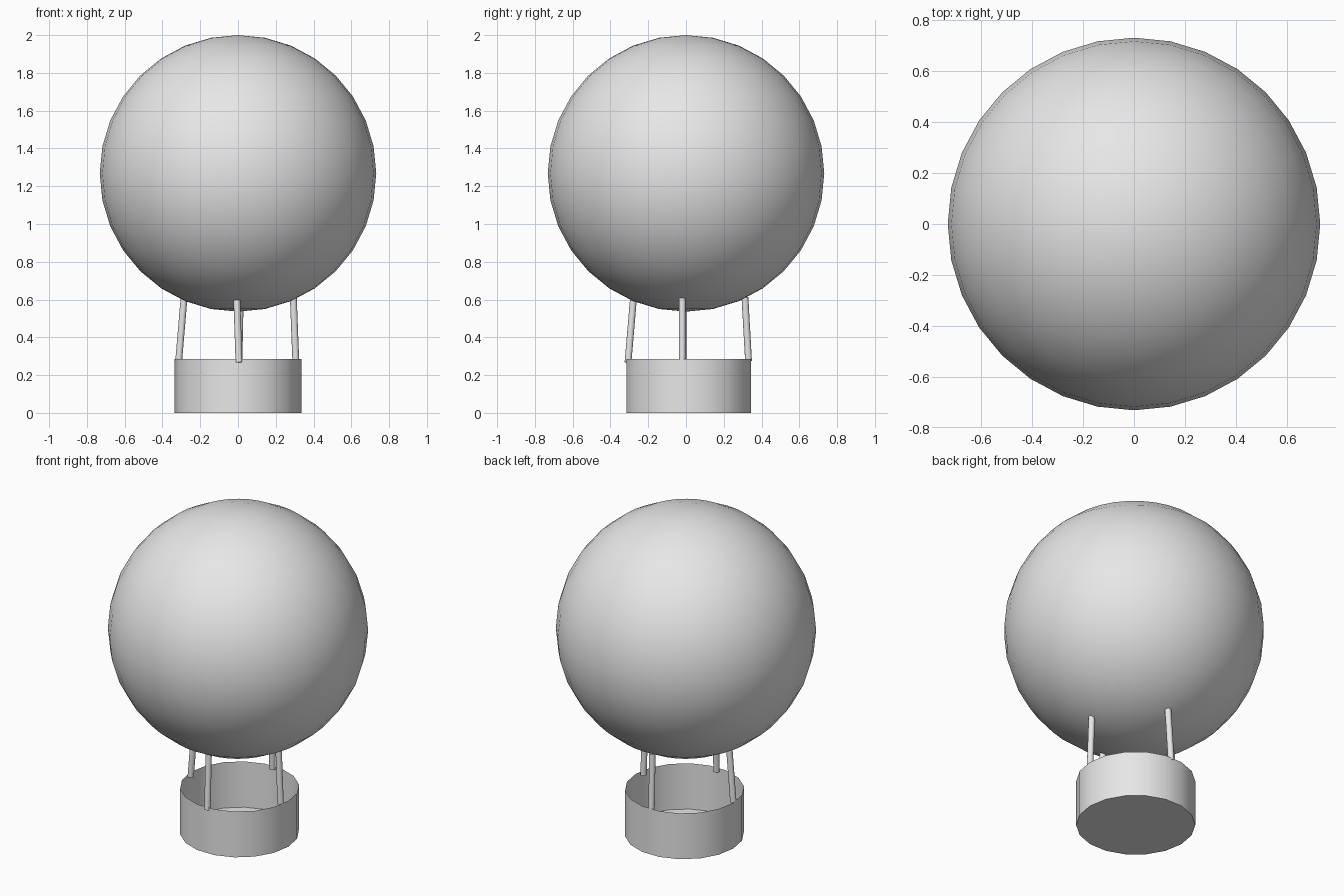
import bpy
import math
from mathutils import Vector

default_cube = bpy.data.objects.get("Cube")
if default_cube:
    bpy.data.objects.remove(default_cube, do_unlink=True)

# Single plain material
GREY = (0.8, 0.8, 0.8, 1.0)
grey = bpy.data.materials.new("light grey")
grey.use_nodes = True
grey.diffuse_color = GREY
grey.node_tree.nodes["Principled BSDF"].inputs["Base Color"].default_value = GREY


def finish(name):
    """Name, colour and smooth the newly added object."""
    obj = bpy.context.object
    obj.name = name
    obj.data.materials.append(grey)
    bpy.ops.object.shade_smooth_by_angle(angle=math.radians(30))
    return obj


def add_rope(name, bottom, top, radius=0.018):
    """Thin capped cylinder between two points."""
    start, end = Vector(bottom), Vector(top)
    axis = end - start
    bpy.ops.mesh.primitive_cylinder_add(
        vertices=16, radius=radius, depth=axis.length,
        location=(start + end) / 2,
        rotation=axis.to_track_quat("Z", "Y").to_euler())
    finish(name)


# Balloon envelope
bpy.ops.mesh.primitive_uv_sphere_add(
    segments=32, ring_count=16, radius=0.732, location=(0, 0, 1.268))
finish("balloon")

# Open basket: thin-walled cup, with a flat side facing front and back
BASKET_HEIGHT = 0.284
bpy.ops.mesh.primitive_cylinder_add(
    vertices=18, radius=0.335, depth=BASKET_HEIGHT, end_fill_type="NGON",
    location=(0, 0.015, BASKET_HEIGHT / 2), rotation=(0, 0, math.pi / 2))
basket = finish("basket")
lid = max(basket.data.polygons, key=lambda face: face.center.z).index
bpy.ops.object.mode_set(mode="EDIT")
bpy.ops.mesh.select_mode(type="FACE")
bpy.ops.mesh.select_all(action="DESELECT")
bpy.ops.object.mode_set(mode="OBJECT")
basket.data.polygons[lid].select = True
bpy.ops.object.mode_set(mode="EDIT")
bpy.ops.mesh.delete(type="ONLY_FACE")
bpy.ops.object.mode_set(mode="OBJECT")

# Four ropes from the basket rim to the balloon
add_rope("front_rope", (0.005, -0.307, 0.267), (-0.006, -0.279, 0.597))
add_rope("back_rope", (0.005, 0.331, 0.275), (0.012, 0.312, 0.612))
add_rope("left_rope", (0.306, -0.02, 0.275), (0.293, -0.02, 0.61))
add_rope("right_rope", (-0.314, -0.015, 0.275), (-0.286, -0.015, 0.605))
